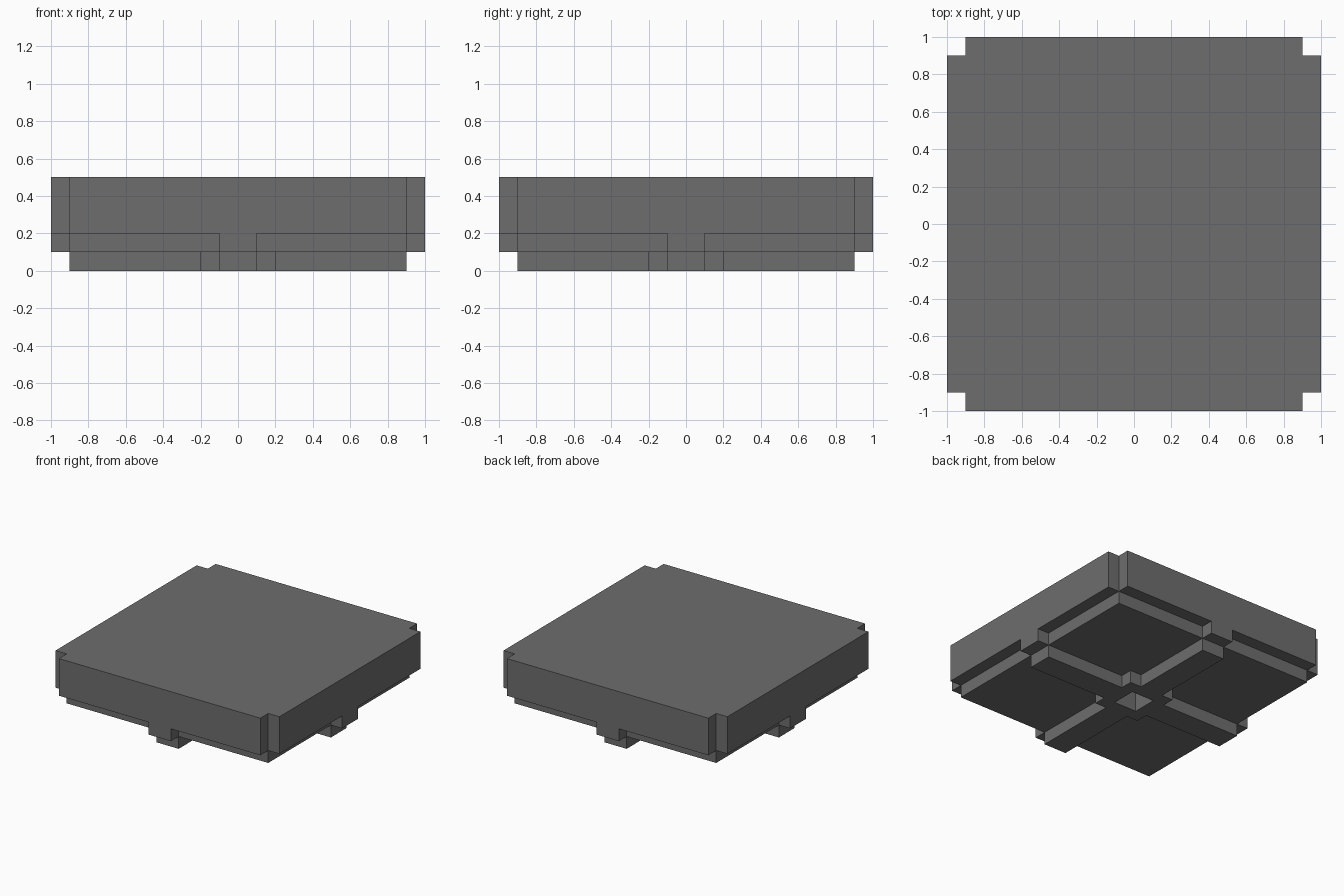
import bpy, bmesh
from mathutils import Matrix, Vector
from math import pi

if "Cube" in bpy.data.objects:
    bpy.data.objects.remove(bpy.data.objects["Cube"], do_unlink=True)

grey = bpy.data.materials.new("mid_grey")
grey.use_nodes = True
colour = (0.155, 0.155, 0.155, 1)
grey.diffuse_color = colour
grey.node_tree.nodes["Principled BSDF"].inputs["Base Color"].default_value = colour

R = 1.0      # outer edge
S = 0.9      # inset edge and corner notch
HUB = 0.2    # half width of the central hub
BAR = 0.1    # half width of ribs, tabs and the centre hole


def layer(name, quarter, z0, z1):
    """Extrude a four-fold symmetric slab from one quarter of its outline."""
    bm = bmesh.new()
    for i in range(4):
        turn = Matrix.Rotation(i * pi / 2, 3, 'Z')
        bm.faces.new([bm.verts.new(turn @ Vector((x, y, z0))) for x, y in quarter])
    bmesh.ops.remove_doubles(bm, verts=bm.verts, dist=0.0001)
    caps = bm.faces[:]
    grown = bmesh.ops.extrude_face_region(bm, geom=caps, use_keep_orig=True)["geom"]
    top = [v for v in grown if isinstance(v, bmesh.types.BMVert)]
    bmesh.ops.translate(bm, verts=top, vec=(0, 0, z1 - z0))
    bmesh.ops.recalc_face_normals(bm, faces=bm.faces)
    mesh = bpy.data.meshes.new(name)
    bm.to_mesh(mesh)
    bm.free()
    mesh.materials.append(grey)
    obj = bpy.data.objects.new(name, mesh)
    bpy.context.collection.objects.link(obj)
    return obj


hole = [(0, BAR), (BAR, BAR), (BAR, 0)]

# Thick top slab with notched corners
layer("top_slab", [(0, 0), (R, 0), (R, S), (S, S), (S, R), (0, R)], 0.2, 0.5)

# Inset underplate with a tab in the middle of each side
layer("tabbed_underplate",
      [(R, 0), (R, BAR), (S, BAR), (S, S), (BAR, S), (BAR, R), (0, R)] + hole, 0.1, 0.2)

# Cross-shaped ribs joined by a square hub with a centre hole
layer("cross_ribs",
      [(S, 0), (S, BAR), (HUB, BAR), (HUB, HUB), (BAR, HUB), (BAR, S), (0, S)] + hole, 0, 0.1)
